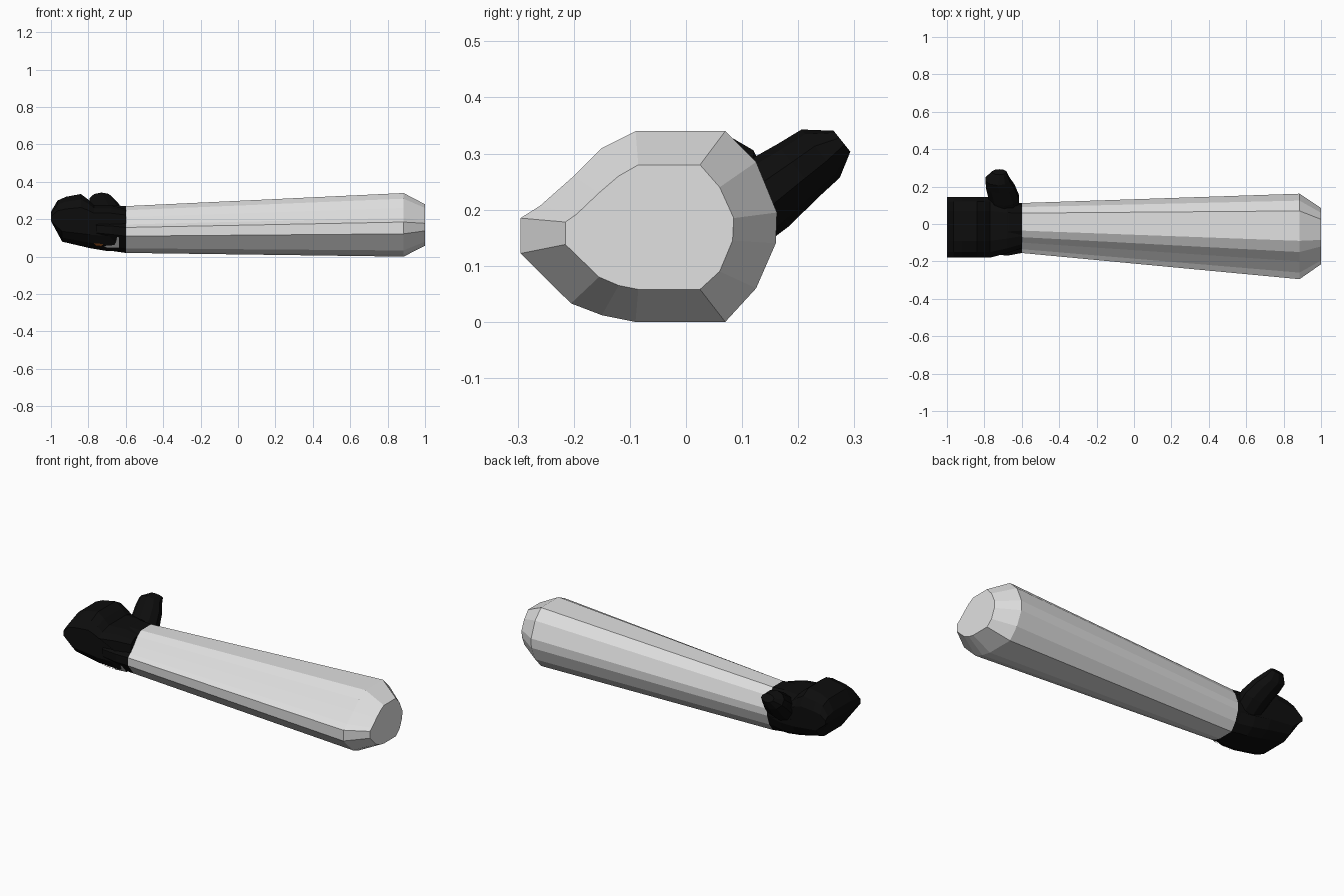
import bpy, bmesh, math
from mathutils import Vector
from mathutils.bvhtree import BVHTree

if "Cube" in bpy.data.objects:
    bpy.data.objects.remove(bpy.data.objects["Cube"])


def material(name, col):
    m = bpy.data.materials.new(name)
    m.diffuse_color = (*col, 1)
    m.use_nodes = True
    m.node_tree.nodes["Principled BSDF"].inputs["Base Color"].default_value = m.diffuse_color
    return m


WHITE = material("sleeve white", (0.75, 0.75, 0.75))
BLACK = material("glove black", (0.004, 0.004, 0.004))
ORANGE = material("skin orange", (0.5, 0.13, 0.02))


def finish(name, bm, mat):
    bmesh.ops.recalc_face_normals(bm, faces=bm.faces)
    me = bpy.data.meshes.new(name)
    bm.to_mesh(me)
    me.materials.append(mat)
    ob = bpy.data.objects.new(name, me)
    bpy.context.collection.objects.link(ob)
    return ob


def loft(rings):
    """Skin a list of equal-length rings and cap both ends."""
    bm = bmesh.new()
    vs = [[bm.verts.new(p) for p in r] for r in rings]
    n = len(vs[0])
    for a, b in zip(vs, vs[1:]):
        for i in range(n):
            j = (i + 1) % n
            bm.faces.new((a[i], a[j], b[j], b[i]))
    bm.faces.new(vs[0])
    bm.faces.new(vs[-1])
    bmesh.ops.recalc_face_normals(bm, faces=bm.faces)
    return bm


# sleeve cross-section (y, z) at its widest, and the end cap
SECTION = [(-.09, .34), (.07, .34), (.125, .285), (.162, .195), (.16, .14),
           (.125, .06), (.07, 0), (-.09, 0), (-.15, .012), (-.205, .033),
           (-.295, .122), (-.295, .185), (-.26, .207), (-.2, .26), (-.15, .31)]
CAP = [(-.085, .28), (.025, .28), (.06, .24), (.085, .185), (.083, .145),
       (.06, .09), (.025, .058), (-.085, .058), (-.12, .065), (-.155, .08),
       (-.215, .138), (-.215, .178), (-.195, .192), (-.155, .23), (-.12, .26)]


def small(x, y0, y1, z0, z1):
    return [(x, y0 + (y + .295) / .457 * (y1 - y0), z0 + z / .34 * (z1 - z0))
            for y, z in SECTION]


wrist = small(-.6, -.155, .112, .02, .27)
finish("sleeve", loft([wrist, [(.885, y, z) for y, z in SECTION],
                       [(1, y, z) for y, z in CAP]]), WHITE)

# glove wrist continues the sleeve
cuff_bm = loft([wrist, small(-.67, -.168, .118, .03, .275),
                small(-.76, -.165, .125, .05, .265)])
finish("glove_wrist", cuff_bm, BLACK)

# curled fist: side profile (x, z) lofted across y with rounded ends
PROFILE = [(-.6, .255), (-.68, .275), (-.77, .275), (-.8, .305), (-.84, .335),
           (-.92, .32), (-.965, .3), (-1, .24), (-1, .19), (-.94, .08),
           (-.79, .045), (-.7, .03), (-.6, .03)]


def fist_ring(y, s):
    ring = []
    for x, z in PROFILE:
        t = min(1, max(0, (-.6 - x) / .15))
        ring.append((x, y * (.72 + .28 * t), .19 + (z - .19) * s))
    return ring


fist_bm = loft([fist_ring(-.18, .5), fist_ring(-.15, .8), fist_ring(-.09, 1),
                fist_ring(.07, 1), fist_ring(.12, .8), fist_ring(.145, .45)])
finish("fist", fist_bm, BLACK)

# thumb: ellipses along a slanted path (x, y, z, radius x, radius across)
rings = []
for cx, cy, cz, rx, rn in [(-.69, .04, .15, .08, .07), (-.695, .14, .225, .085, .07),
                           (-.715, .2, .27, .08, .06), (-.73, .24, .3, .067, .055),
                           (-.72, .278, .322, .04, .024)]:
    ring = []
    for i in range(10):
        a = math.tau * (i + .5) / 10
        s = math.sin(a) * rn
        ring.append((cx + rx * math.cos(a), cy - .62 * s, cz + .78 * s))
    rings.append(ring)
finish("thumb", loft(rings), BLACK)

# thin patches of lining and skin showing through the lower front of the glove
trees = [BVHTree.FromBMesh(b) for b in (cuff_bm, fist_bm)]


def patch(name, pts, mat):
    bm = bmesh.new()
    vs = []
    for x, z in pts:
        hits = [t.ray_cast(Vector((x, -1, z)), Vector((0, 1, 0)))[0] for t in trees]
        hits = [h.y for h in hits if h is not None]
        if hits:
            vs.append(bm.verts.new((x, min(hits) - .005, z - .003)))
    if len(vs) > 2:
        bm.faces.new(vs)
        finish(name, bm, mat)


patch("lining_patch", [(-.72, .06), (-.66, .065), (-.645, .11), (-.635, .105),
                       (-.635, .05), (-.7, .048)], WHITE)
patch("skin_patch", [(-.77, .075), (-.72, .07), (-.73, .058), (-.76, .06)], ORANGE)
